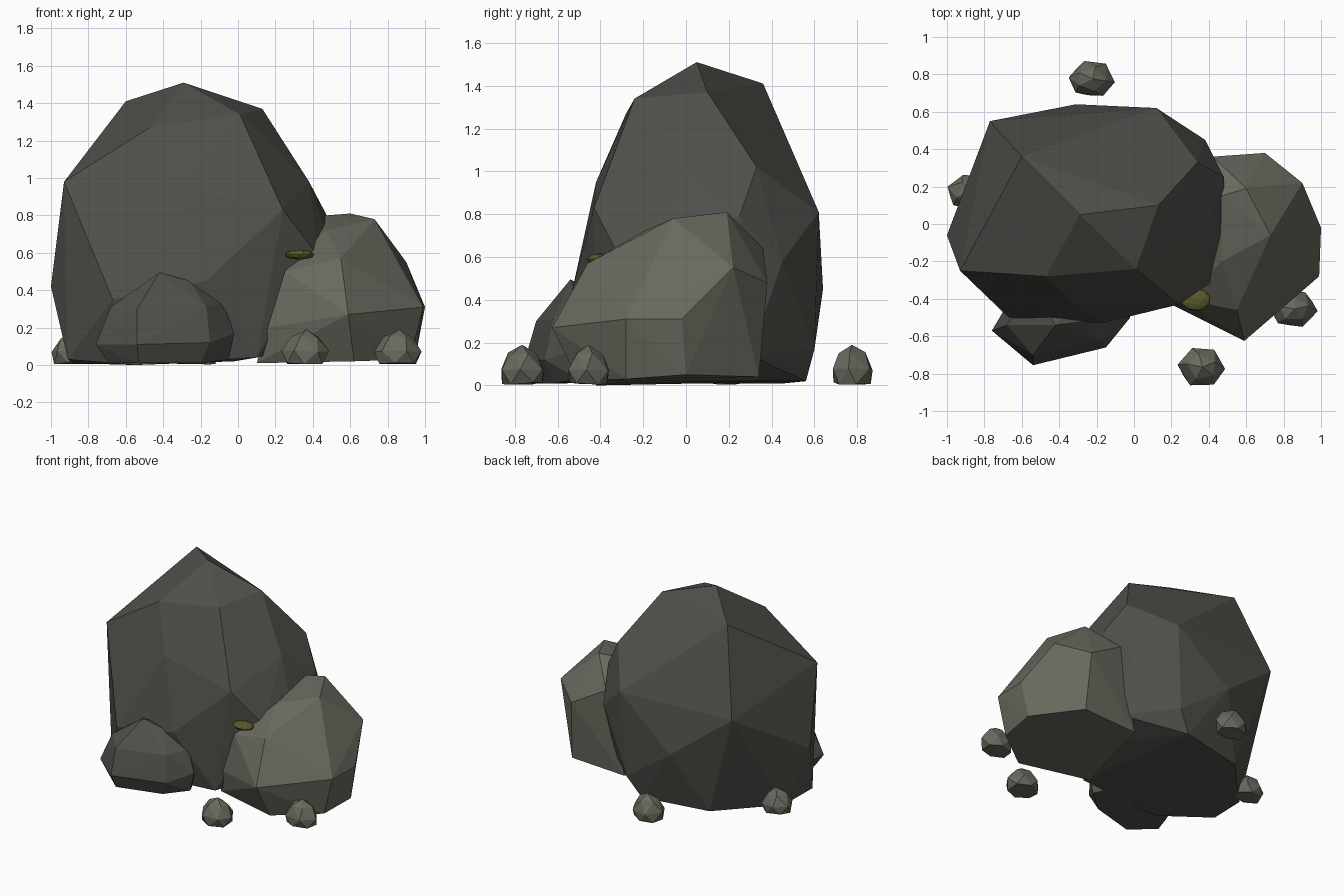
import bpy, bmesh, math, random
from mathutils import Vector

if "Cube" in bpy.data.objects:
    bpy.data.objects.remove(bpy.data.objects["Cube"])

random.seed(4)


def material(name, rgb):
    m = bpy.data.materials.new(name)
    m.diffuse_color = (*rgb, 1)
    m.use_nodes = True
    m.node_tree.nodes["Principled BSDF"].inputs["Base Color"].default_value = m.diffuse_color
    return m


dark = material("dark_stone", (0.08, 0.08, 0.07))
light = material("light_stone", (0.14, 0.14, 0.112))
green = material("moss", (0.10, 0.10, 0.025))


def hull(name, points, mat):
    """Flat-faced rock: convex hull around its corner points."""
    bm = bmesh.new()
    for p in points:
        bm.verts.new(p)
    res = bmesh.ops.convex_hull(bm, input=bm.verts)
    loose = {g for g in res["geom_interior"] + res["geom_unused"]
             if isinstance(g, bmesh.types.BMVert)}
    bmesh.ops.delete(bm, geom=list(loose), context='VERTS')
    bmesh.ops.dissolve_limit(bm, angle_limit=math.radians(3),
                             verts=bm.verts, edges=bm.edges)
    bmesh.ops.recalc_face_normals(bm, faces=bm.faces)
    me = bpy.data.meshes.new(name)
    bm.to_mesh(me)
    bm.free()
    me.materials.append(mat)
    ob = bpy.data.objects.new(name, me)
    bpy.context.collection.objects.link(ob)
    return ob


# Tall main boulder: crown, waist, foot
crown = [(-.29, .05, 1.51), (.13, .10, 1.37), (-.60, .36, 1.41),
         (-.47, -.28, 1.27), (.01, -.24, 1.34), (-.93, -.25, .98),
         (.34, .33, 1.02), (.24, -.43, .83), (.12, .62, .81), (-.77, .55, .80),
         (-.32, -.42, .95), (.38, -.02, .98)]
waist = [(-1.0, -.06, .42), (-.67, -.50, .35), (-.17, -.53, .45),
         (.43, -.30, .58), (.48, .25, .79), (.48, -.06, .70), (.38, .45, .58),
         (-.31, .64, .45), (.08, .60, .17)]
foot = [(-.91, -.22, .03), (-.88, .08, .01), (-.55, -.42, 0), (.10, -.42, .04),
        (.32, -.10, .10), (.38, .30, .14), (-.02, .56, .02), (-.52, .46, .01)]
hull("main_boulder", crown + waist + foot, dark)

# Pale boulder leaning on the right
hull("side_boulder", [
    (.60, .19, .81), (.47, .15, .80), (.73, -.06, .78), (.47, -.20, .72),
    (.55, -.46, .57), (.25, -.40, .50), (.90, .22, .55), (.42, .36, .64),
    (.70, .38, .48), (1.0, -.02, .31), (.99, -.28, .31), (.59, -.625, .27),
    (.16, -.41, .20), (.10, -.35, .01), (.62, -.50, .02), (.92, -.28, .03),
    (.95, 0, .05), (.72, .34, .04), (.28, .34, .02)], light)

# Low boulder in front
hull("front_boulder", [
    (-.42, -.54, .495), (-.26, -.52, .45), (-.68, -.54, .31), (-.54, -.70, .30),
    (-.17, -.62, .31), (-.08, -.48, .33), (-.02, -.50, .17), (-.76, -.57, .11),
    (-.54, -.755, .11), (-.15, -.66, .12), (-.69, -.56, .01), (-.53, -.71, .01),
    (-.20, -.62, .01), (-.05, -.50, .03), (-.60, -.30, .02), (-.15, -.30, .03),
    (-.55, -.35, .40), (-.20, -.35, .40)], dark)


# Loose pebbles with flat undersides around the foot
def pebble(name, x, y, rx, ry, h, turn):
    pts = [(x + .05 * rx, y, h)]
    for count, r, z in ((5, .64, .76), (6, 1.02, .36), (6, .88, .02)):
        turn += .5
        for i in range(count):
            a = (i + random.uniform(-.12, .12)) * math.tau / count + turn
            pts.append(Vector((x + rx * r * math.cos(a), y + ry * r * math.sin(a),
                               h * (z + random.uniform(0, .06)))))
    hull(name, pts, light)


for i, p in enumerate([(.36, -.765, .125, .108, .19, 0),
                       (.855, -.455, .125, .10, .19, 1),
                       (-.225, .775, .122, .10, .19, 2),
                       (-.88, .17, .12, .095, .18, 3)]):
    pebble(f"pebble_{i + 1}", *p)

# Moss patch between the boulders
bpy.ops.mesh.primitive_ico_sphere_add(subdivisions=2, radius=1, location=(.33, -.405, .59))
moss = bpy.context.object
moss.name = "moss_patch"
moss.scale = (.08, .06, .027)
moss.data.materials.append(green)
